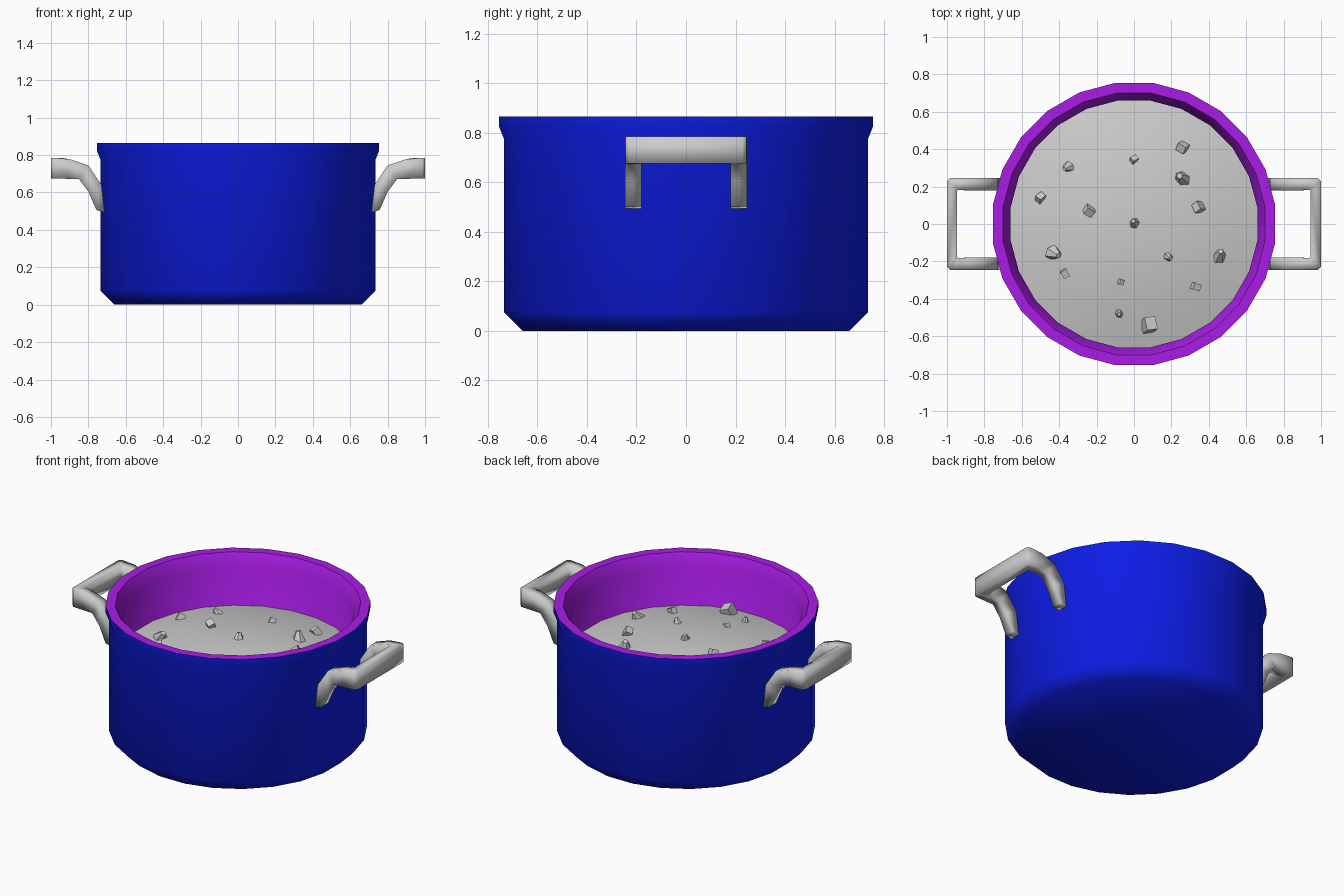
import bpy, bmesh, math, random
from mathutils import Vector, Euler

if "Cube" in bpy.data.objects:
    bpy.data.objects.remove(bpy.data.objects["Cube"])

random.seed(4)
SIDES = 24


def material(name, rgb):
    m = bpy.data.materials.new(name)
    m.diffuse_color = (*rgb, 1)
    m.use_nodes = True
    m.node_tree.nodes["Principled BSDF"].inputs["Base Color"].default_value = m.diffuse_color
    return m


def make_object(name, verts, faces, mat=None, smooth=None):
    me = bpy.data.meshes.new(name)
    me.from_pydata(verts, [], faces)
    ob = bpy.data.objects.new(name, me)
    bpy.context.collection.objects.link(ob)
    if mat:
        me.materials.append(mat)
    if smooth is not None:
        bpy.ops.object.select_all(action='DESELECT')
        ob.select_set(True)
        bpy.context.view_layer.objects.active = ob
        bpy.ops.object.shade_smooth_by_angle(angle=math.radians(smooth))
    return ob


def lathe(name, profile, mat=None, smooth=55):
    """Revolve (radius, z) points; the first point at radius 0 becomes a pole."""
    verts, faces = [(0, 0, profile[0][1])], []
    scale = 1 / math.cos(math.pi / SIDES)       # flats sit on the given radius
    for r, z in profile[1:]:
        for i in range(SIDES):
            a = 2 * math.pi * (i + 0.5) / SIDES
            verts.append((r * scale * math.cos(a), r * scale * math.sin(a), z))
    for i in range(SIDES):
        j = (i + 1) % SIDES
        faces.append((0, 1 + j, 1 + i))
        for k in range(len(profile) - 2):
            a, b = 1 + k * SIDES, 1 + (k + 1) * SIDES
            faces.append((a + i, a + j, b + j, b + i))
    return make_object(name, verts, faces, mat, smooth)


blue = material("blue_enamel", (0.004, 0.012, 0.8))
purple = material("purple_enamel", (0.40, 0.012, 0.8))

# Outer shell with chamfered base and flared rim
lathe("pot_outside", [(0, 0), (0.66, 0), (0.735, 0.075), (0.735, 0.775),
                      (0.755, 0.825), (0.755, 0.865)], blue)

# Rim top and lining
lathe("pot_lining", [(0, 0.07), (0.62, 0.07), (0.66, 0.11), (0.66, 0.785),
                     (0.70, 0.865), (0.755, 0.865)], purple)


# Domed contents
def surface_z(r):
    return 0.645 - 0.10 * (r / 0.66) ** 2


food = lathe("contents", [(0, surface_z(0))] +
             [(r, surface_z(r)) for r in (0.16, 0.33, 0.5, 0.66)])
food.data.flip_normals()

# Faceted chunks poking out of the contents: x, y, size, shape
chunks = [(0.26, 0.41, 0.035, 4), (-0.36, 0.30, 0.035, 6), (0, 0.345, 0.025, 4),
          (0.25, 0.25, 0.05, 6), (0.345, 0.09, 0.035, 4), (-0.50, 0.14, 0.03, 4),
          (-0.24, 0.07, 0.035, 4), (0, 0.01, 0.035, 6), (-0.42, -0.16, 0.048, 6),
          (-0.37, -0.265, 0.03, 4), (-0.07, -0.31, 0.02, 4), (0.19, -0.18, 0.03, 6),
          (0.46, -0.16, 0.045, 6), (0.33, -0.335, 0.03, 4), (-0.08, -0.48, 0.03, 6),
          (0.08, -0.54, 0.05, 4)]
for n, (x, y, s, kind) in enumerate(chunks, 1):
    bm = bmesh.new()
    if kind == 4:
        bmesh.ops.create_cube(bm, size=s * 1.4)
    else:
        bmesh.ops.create_cone(bm, cap_ends=True, segments=6, radius1=s,
                              radius2=s * 0.35, depth=s * 1.3)
    tilt = Euler([random.uniform(-0.6, 0.6), random.uniform(-0.6, 0.6),
                  random.uniform(0, 3)]).to_matrix()
    centre = Vector((x, y, surface_z(math.hypot(x, y)) + s * 0.25))
    for v in bm.verts:
        v.co = tilt @ Vector((v.co.x * 0.85, v.co.y, v.co.z)) + centre
    chunk = make_object(f"chunk_{n}", [], [])
    bm.to_mesh(chunk.data)
    bm.free()

# Handle half path: centre, half-width vector, half-height vector
half = [((0.735, 0.213, 0.50), (0, 0.033, 0), (-0.022, 0, -0.006)),
        ((0.765, 0.213, 0.622), (0, 0.033, 0), (-0.035, 0, 0.018)),
        ((0.825, 0.213, 0.708), (0, 0.033, 0), (-0.025, 0, 0.037)),
        ((0.90, 0.213, 0.725), (0, 0.033, 0), (-0.005, 0, 0.052)),
        ((0.961, 0.214, 0.73), (0.023, 0.031, 0), (0, 0, 0.055)),
        ((0.9725, 0.203, 0.73), (0.0275, 0.025, 0), (0, 0, 0.055))]
flip = Vector((1, -1, 1))
stations = [tuple(Vector(p) for p in s) for s in half]
stations += [tuple(p * flip for p in s) for s in reversed(stations)]


def handle(name, side):
    verts, faces = [], []
    for c, u, v in stations:
        for su, sv in ((1, 1), (1, -1), (-1, -1), (-1, 1)):
            p = c + u * su + v * sv
            verts.append((p.x * side, p.y, p.z))
    for k in range(len(stations) - 1):
        for i in range(4):
            j = (i + 1) % 4
            faces.append((4 * k + i, 4 * k + j, 4 * k + 4 + j, 4 * k + 4 + i))
    last = 4 * len(stations) - 4
    faces += [(3, 2, 1, 0), tuple(range(last, last + 4))]
    ob = make_object(name, verts, faces, None, 100)
    bm = bmesh.new()
    bm.from_mesh(ob.data)
    bmesh.ops.recalc_face_normals(bm, faces=bm.faces)
    bm.to_mesh(ob.data)
    bm.free()


handle("right_handle", 1)
handle("left_handle", -1)
